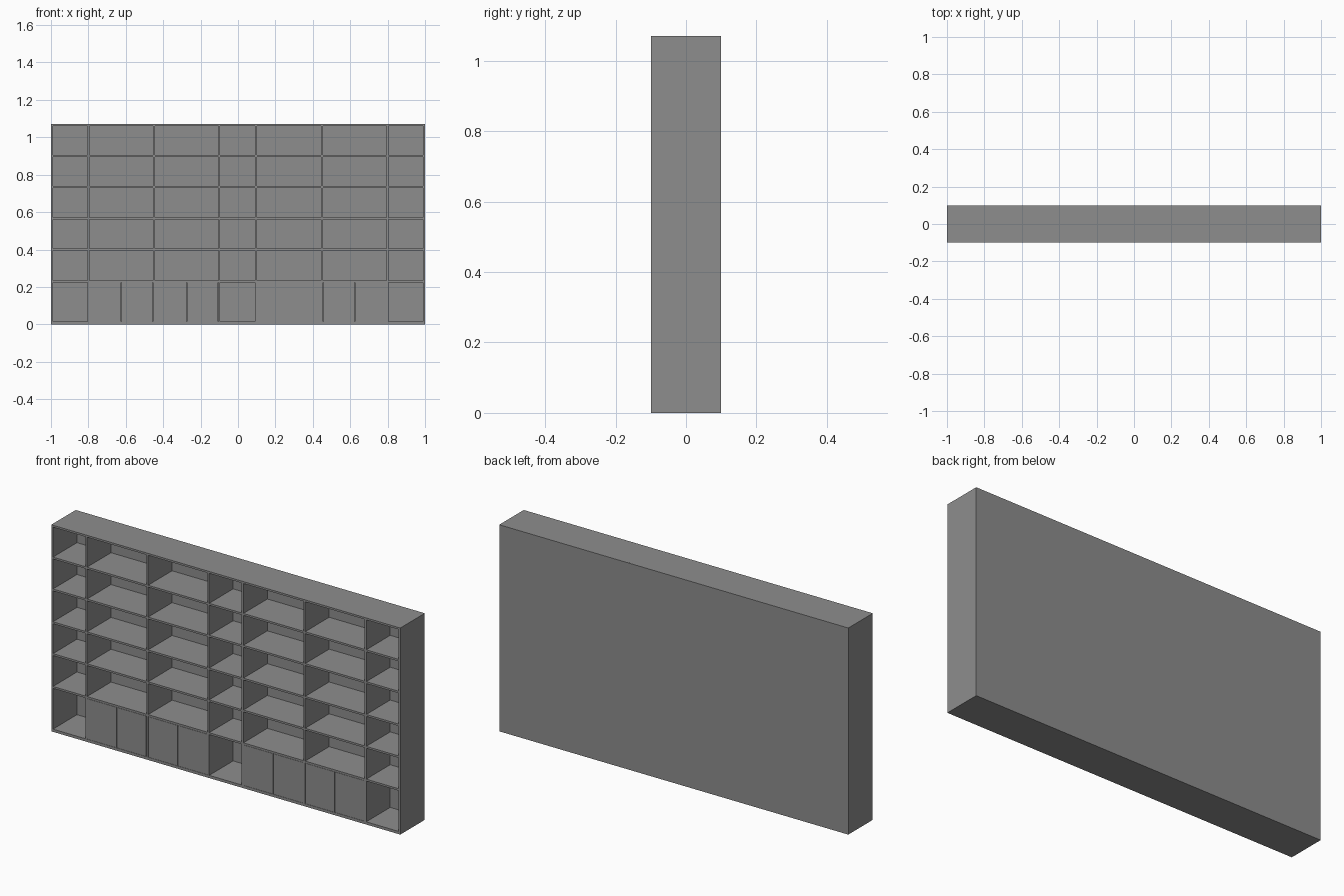
import bpy
import bmesh
from mathutils import Vector

cube = bpy.data.objects.get("Cube")
if cube:
    bpy.data.objects.remove(cube, do_unlink=True)

# One plain grey finish
GREY = (0.27, 0.27, 0.27, 1.0)
grey = bpy.data.materials.new("matte grey")
grey.use_nodes = True
grey.diffuse_color = GREY
grey.node_tree.nodes["Principled BSDF"].inputs["Base Color"].default_value = GREY

HEIGHT, HALF_DEPTH, BOARD, BACK = 1.07, 0.1, 0.01, 0.004
UPRIGHTS = [-0.995, -0.8, -0.45, -0.1, 0.096, 0.45, 0.8, 0.995]
SHELVES = [0.007, 0.23, 0.4, 0.565, 0.735, 0.9, HEIGHT - BOARD / 2]
DOOR_BAYS = [1, 2, 4, 5]


def board(name, low, high):
    """Box spanning two opposite corners."""
    low, high = Vector(low), Vector(high)
    bm = bmesh.new()
    bmesh.ops.create_cube(bm, size=1)
    bmesh.ops.scale(bm, vec=high - low, verts=bm.verts)
    bmesh.ops.translate(bm, vec=(low + high) / 2, verts=bm.verts)
    mesh = bpy.data.meshes.new(name)
    bm.to_mesh(mesh)
    bm.free()
    mesh.materials.append(grey)
    obj = bpy.data.objects.new(name, mesh)
    bpy.context.collection.objects.link(obj)
    return obj


half = BOARD / 2
inner_back = HALF_DEPTH - BACK

# Back panel
board("back_panel", (-1, inner_back, 0), (1, HALF_DEPTH, HEIGHT))

# Uprights
for i, x in enumerate(UPRIGHTS):
    board(f"upright_{i + 1}", (x - half, -HALF_DEPTH, 0), (x + half, inner_back, HEIGHT))

# Shelves in every bay, with paired doors on the lower cupboards
for bay, (a, b) in enumerate(zip(UPRIGHTS, UPRIGHTS[1:])):
    left, right = a + half, b - half
    for level, z in enumerate(SHELVES):
        thick = 0.007 if level == 0 else half
        board(f"shelf_{bay + 1}_{level + 1}",
              (left, -HALF_DEPTH, z - thick), (right, inner_back, z + thick))
    if bay in DOOR_BAYS:
        gap, middle = 0.001, (left + right) / 2
        bottom, top = SHELVES[0] + 0.008, SHELVES[1] - half - gap
        for side, x0, x1 in (("right", left + gap, middle - gap),
                             ("left", middle + gap, right - gap)):
            board(f"door_{bay + 1}_{side}",
                  (x0, -HALF_DEPTH, bottom), (x1, -HALF_DEPTH + BOARD, top))
